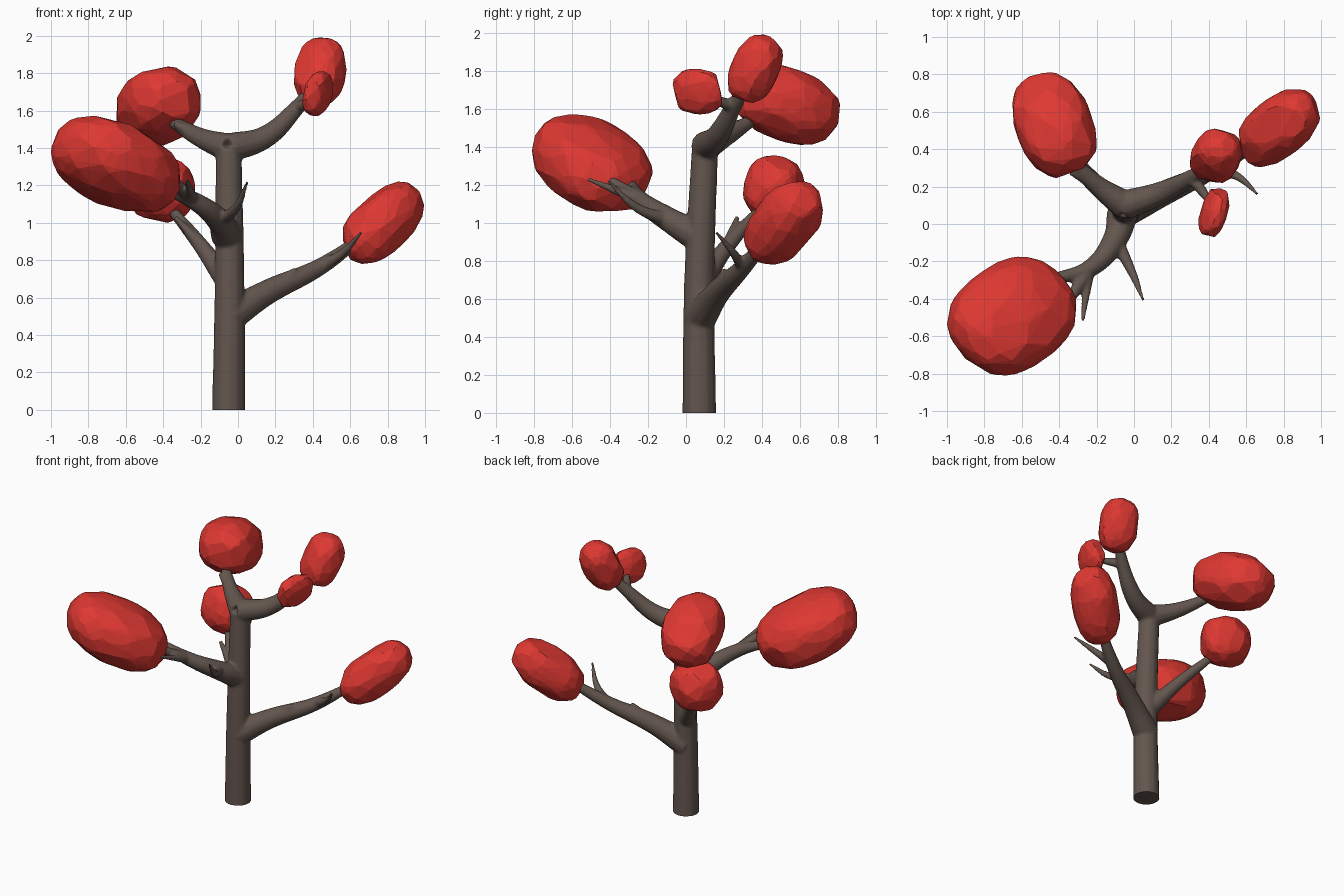
import bpy, bmesh, random
from mathutils import Vector, Matrix

if "Cube" in bpy.data.objects:
    bpy.data.objects.remove(bpy.data.objects["Cube"])

random.seed(7)


def material(name, rgb):
    m = bpy.data.materials.new(name)
    m.diffuse_color = (*rgb, 1)
    m.use_nodes = True
    m.node_tree.nodes["Principled BSDF"].inputs["Base Color"].default_value = m.diffuse_color
    return m


bark = material("brown bark", (0.125, 0.092, 0.076))
red = material("red foliage", (0.74, 0.040, 0.032))

curve = bpy.data.curves.new("trunk_and_branches", 'CURVE')
curve.dimensions = '3D'
curve.bevel_depth = 1.0
curve.bevel_resolution = 4
curve.resolution_u = 8
curve.use_fill_caps = True


def limb(r0, r1, *pts):
    """Tapering limb through the points; returns them so twigs can start there."""
    s = curve.splines.new('BEZIER')
    s.bezier_points.add(len(pts) - 1)
    for i, (p, co) in enumerate(zip(s.bezier_points, pts)):
        p.co = co
        p.radius = r0 + (r1 - r0) * i / (len(pts) - 1)
        p.handle_left_type = p.handle_right_type = 'AUTO'
    return pts


# Trunk and knot
trunk_top = limb(.09, .07, (-.05, .07, -.04), (-.045, .07, .7), (-.05, .1, 1.4))[-1]
limb(.05, .03, (-.08, .08, .33), (-.115, .07, .34))
# Lower right branch with twig and stub
b = limb(.09, .025, (-.05, .07, .5), (.15, .16, .625), (.44, .3, .765), (.7, .46, .95))
limb(.035, .01, b[2], (.56, .25, .84), (.66, .16, .95))
limb(.045, .016, b[1], (.31, .2, .75))
# Front left branch with fork and twigs
b = limb(.085, .03, (-.06, .06, .93), (-.1, -.08, 1.01), (-.24, -.24, 1.12), (-.42, -.29, 1.2))
limb(.042, .025, b[2], (-.36, -.43, 1.24))
limb(.034, .011, b[2], (-.275, -.52, 1.23))
limb(.04, .009, b[1], (-.01, -.26, 1.08), (.05, -.41, 1.22))
# Lower back left branch with twig
b = limb(.06, .025, (-.07, .09, .7), (-.2, .22, .88), (-.38, .42, 1.1))
limb(.035, .014, b[1], (-.335, .27, 1.03))
# Top right branch with twig
b = limb(.08, .025, trunk_top, (.14, .165, 1.455), (.31, .25, 1.61), (.43, .34, 1.76))
limb(.036, .018, b[2], (.42, .1, 1.67))
# Top left branch with twig
b = limb(.078, .028, trunk_top, (-.2, .21, 1.455), (-.38, .38, 1.56))
limb(.04, .018, b[1], (-.34, .28, 1.53))

trunk = bpy.data.objects.new("trunk_and_branches", curve)
bpy.context.collection.objects.link(trunk)
bpy.context.view_layer.objects.active = trunk
trunk.select_set(True)
bpy.ops.object.convert(target='MESH')
trunk = bpy.context.object

# Fuse the limbs into one skin and soften the joints
rm = trunk.modifiers.new("fuse", 'REMESH')
rm.mode = 'VOXEL'
rm.voxel_size = 0.009
sm = trunk.modifiers.new("soften", 'SMOOTH')
sm.factor = 0.5
sm.iterations = 8
bpy.ops.object.convert(target='MESH')
trunk = bpy.context.object
for v in trunk.data.vertices:          # flat foot
    v.co.z = max(v.co.z, 0)
trunk.data.materials.clear()
trunk.data.materials.append(bark)
bpy.ops.object.shade_smooth_by_angle(angle=0.9)


def blob(name, axis, stretch, lo, hi, count=130, flat=1.0, power=2.4):
    """Faceted leaf clump: hull of scattered points, fitted to a box."""
    a = Vector(axis).normalized()
    s = a.cross(Vector((0, 0, 1))).normalized()
    rot = Matrix((a, s, s.cross(a))).transposed()
    pts = []
    for _ in range(count):
        d = Vector([random.gauss(0, 1) for _ in range(3)])
        d /= sum(abs(c) ** power for c in d) ** (1 / power)
        pts.append(rot @ Vector((d.x * stretch, d.y, d.z * flat)))
    for i in range(3):
        mn, mx = min(p[i] for p in pts), max(p[i] for p in pts)
        for p in pts:
            p[i] = lo[i] + (p[i] - mn) / (mx - mn) * (hi[i] - lo[i])
    bm = bmesh.new()
    for p in pts:
        bm.verts.new(p)
    bmesh.ops.convex_hull(bm, input=bm.verts)
    loose = [v for v in bm.verts if not v.link_faces]
    bmesh.ops.delete(bm, geom=loose, context='VERTS')
    bmesh.ops.recalc_face_normals(bm, faces=bm.faces)
    me = bpy.data.meshes.new(name)
    bm.to_mesh(me)
    bm.free()
    me.materials.append(red)
    bpy.context.collection.objects.link(bpy.data.objects.new(name, me))


# Leaf clumps: long axis, stretch along it, box corners
blob("foliage_front_left", (-.6, -.5, .32), 1.2,
     (-1, -.81, 1.06), (-.31, -.175, 1.57), 220, .65)
blob("foliage_back_left_upper", (-.3, .9, -.35), 1.5,
     (-.65, .245, 1.41), (-.2, .81, 1.835), 170)
blob("foliage_top", (.12, .35, .9), 1.6, (.3, .22, 1.63), (.58, .51, 1.99))
blob("foliage_small", (.25, -.1, 1), 1, (.345, -.07, 1.57), (.51, .19, 1.81), 100, .55)
blob("foliage_right", (.65, .45, .62), 1.8, (.56, .305, .78), (.995, .72, 1.22), 150)
blob("foliage_back_left_lower", (.1, .3, 1), 1, (-.59, .3, 1.0), (-.23, .63, 1.355))
